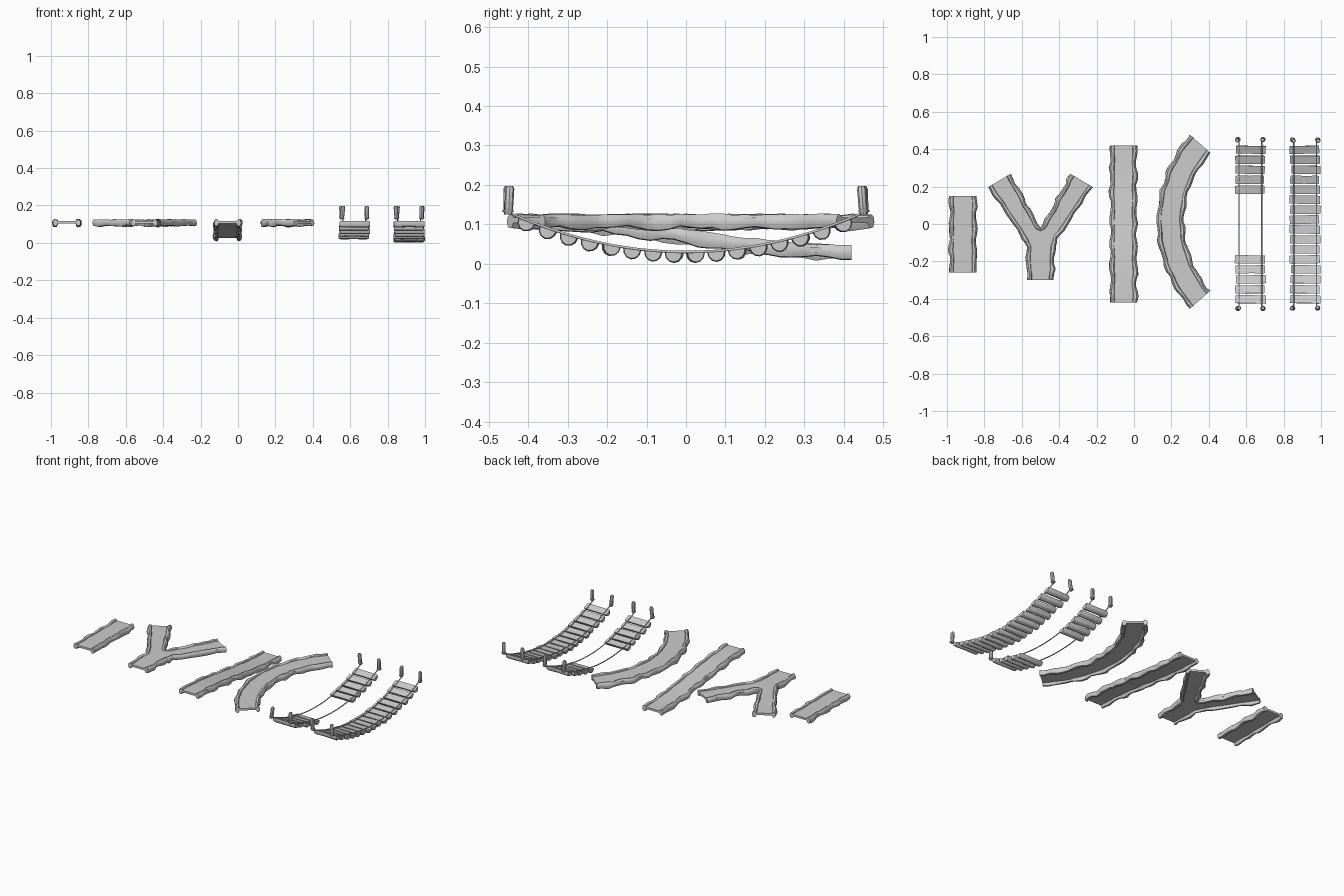
import bpy, bmesh, math, random
from mathutils import Vector, Matrix

if "Cube" in bpy.data.objects:
    bpy.data.objects.remove(bpy.data.objects["Cube"])

random.seed(7)


def finish(name, bm, smooth=None):
    bmesh.ops.recalc_face_normals(bm, faces=bm.faces)
    me = bpy.data.meshes.new(name)
    bm.to_mesh(me)
    bm.free()
    ob = bpy.data.objects.new(name, me)
    bpy.context.collection.objects.link(ob)
    if smooth:
        bpy.ops.object.select_all(action='DESELECT')
        ob.select_set(True)
        bpy.context.view_layer.objects.active = ob
        bpy.ops.object.shade_smooth_by_angle(angle=math.radians(smooth))
    return ob


def loft(bm, rings):
    """Skin closed rings of points and cap both ends."""
    vs = [[bm.verts.new(p) for p in r] for r in rings]
    n = len(vs[0])
    for a, b in zip(vs, vs[1:]):
        for i in range(n):
            j = (i + 1) % n
            bm.faces.new((a[i], a[j], b[j], b[i]))
    bm.faces.new(vs[0][::-1])
    bm.faces.new(vs[-1])


def divide(pts, n):
    """Split every segment of a polyline in n steps."""
    out = []
    for a, b in zip(pts, pts[1:]):
        out += [Vector(a).lerp(Vector(b), i / n) for i in range(n)]
    return out + [Vector(pts[-1])]


def flat(y):
    return 0.0


def slope(y):
    t = min(1, max(0, (y + 0.42) / 0.84))
    return -0.078 * t * t * (3 - 2 * t)


# rocky bank cross-section: (outward, height)
BANK = [(-.019, .006), (-.015, .013), (-.004, .016), (.004, .008),
        (.006, -.006), (.001, -.018), (-.012, -.02), (-.018, -.008)]


def bank(name, pts, side, h):
    """Irregular bank swept along one edge of a path."""
    bm = bmesh.new()
    rings = []
    last = len(pts) - 1
    ph = random.uniform(0, 6)
    run = 0.0
    for k, p in enumerate(pts):
        d = pts[min(k + 1, last)] - pts[max(k - 1, 0)]
        nrm = Vector((-d.y, d.x)).normalized() * side
        if k:
            run += (p - pts[k - 1]).length
        ease = 0.3 if k in (0, last) else 1.0
        w = ease * (.005 * math.sin(run * 48 + ph) + random.uniform(-.003, .004))
        low = ease * (.004 * math.sin(run * 35 + ph * 2) + random.uniform(-.004, .003))
        top = ease * random.uniform(-.003, .002)
        ring = []
        for o, z in BANK:
            out = o + w * (1.0 if o > -.01 else 0.35)
            q = p + nrm * out
            ring.append((q.x, q.y, 0.11 + z + h(p.y) + (low if z < 0 else top)))
        rings.append(ring)
    loft(bm, rings)
    finish(name, bm, 40)


def deck(name, left, right, h):
    """Flat slab between two edge lines."""
    bm = bmesh.new()
    rings = []
    for a, b in zip(left, right):
        rings.append([(p.x, p.y, z + h(p.y)) for p, z in
                      ((a, .117), (b, .117), (b, .104), (a, .104))])
    loft(bm, rings)
    finish(name, bm, 30)


def path(name, left, right, h=flat):
    deck(name + "_deck", left, right, h)
    bank(name + "_left_bank", left, 1, h)
    bank(name + "_right_bank", right, -1, h)


# short straight path
path("short_path", divide([(-.982, -.26), (-.982, .15)], 14),
     divide([(-.848, -.26), (-.848, .15)], 14))

# long sloping path
path("sloped_path", divide([(-.122, -.42), (-.122, .42)], 28),
     divide([(.01, -.42), (.01, .42)], 28), slope)


# curved path
def arc(r):
    return [Vector((.825 - r * math.cos(a), .012 + r * math.sin(a)))
            for a in (math.radians(-41.5 + 83 * i / 30) for i in range(31))]


path("curved_path", arc(.696), arc(.562))

# forked path: two mirrored deck halves and three banks
outer = divide([(-.565, -.3), (-.572, -.12), (-.59, -.075), (-.775, .2)], 6)
mid = divide([(-.5, -.3), (-.5, -.15), (-.5, -.025), (-.665, .265)], 6)


def mirror(pts):
    return [Vector((-1.0 - p.x, p.y)) for p in pts]


deck("fork_left_deck", outer, mid, flat)
deck("fork_right_deck", mirror(mid), mirror(outer), flat)
bank("fork_left_bank", outer, 1, flat)
bank("fork_right_bank", mirror(outer), -1, flat)
vleft = divide([(-.665, .265), (-.52, .0)], 10) + [Vector((-.511, -.013))]
bank("fork_inner_bank", vleft + [Vector((-.5, -.018))] + mirror(vleft)[::-1], 1, flat)


# hanging bridges
def sag(y):
    return 0.03 + 0.1 * (y / .45) ** 2


def plank(name, cx, y, width):
    """Half log: flat on top, round below."""
    bm = bmesh.new()
    prof = [(.023 * math.cos(a), -.026 * math.sin(a))
            for a in (math.pi * i / 6 for i in range(7))]
    rings = []
    for s, k in ((-.5, .9), (-.44, 1.0), (.0, random.uniform(.92, 1)), (.44, 1.0), (.5, .9)):
        rings.append([(s * width, u * k, v * k) for u, v in prof])
    loft(bm, rings)
    tilt = math.atan(2 * 0.1 * y / .45 ** 2)
    bm.transform(Matrix.Translation((cx, y, sag(y) - .002))
                 @ Matrix.Rotation(random.uniform(-.025, .025), 4, 'Z')
                 @ Matrix.Rotation(tilt, 4, 'X'))
    finish(name, bm, 30)


def rope(name, pts, r, cyclic=False):
    cu = bpy.data.curves.new(name, 'CURVE')
    cu.dimensions = '3D'
    cu.bevel_depth = r
    cu.bevel_resolution = 1
    cu.use_fill_caps = True
    sp = cu.splines.new('POLY')
    sp.points.add(len(pts) - 1)
    for q, p in zip(sp.points, pts):
        q.co = (*p, 1)
    sp.use_cyclic_u = cyclic
    bpy.context.collection.objects.link(bpy.data.objects.new(name, cu))


def post(name, x, y):
    """Slightly leaning round post with a chamfered top and rope ring."""
    bm = bmesh.new()
    lx, ly = random.uniform(-.008, .008), random.uniform(-.006, .006)
    rings = []
    for t, r in ((0, .009), (.15, .011), (.9, .0115), (1, .008)):
        rings.append([(x + lx * t + r * math.cos(a), y + ly * t + r * math.sin(a), .125 + .072 * t)
                      for a in (math.tau * i / 8 for i in range(8))])
    loft(bm, rings)
    finish(name, bm, 35)
    rope(name + "_knot", [(x + .011 * math.cos(a), y + .011 * math.sin(a), .134)
                          for a in (math.tau * i / 10 for i in range(10))], .0035, True)


def bridge(name, cx, rows, post_y):
    for i in rows:
        plank(f"{name}_plank_{i + 1}", cx + random.uniform(-.004, .004),
              -.402 + .0532 * i, random.uniform(.154, .163))
    for s, label in ((-1, "left"), (1, "right")):
        pts = [(cx + s * .061, y, sag(y)) for y in (-.44 + .88 * k / 28 for k in range(29))]
        ends = [(cx + s * .067, e * post_y, .134) for e in (-1, 1)]
        rope(f"{name}_{label}_rope", [ends[0]] + pts + [ends[1]], .0033)
        for e, w in ((-1, "front"), (1, "back")):
            post(f"{name}_{w}_{label}_post", cx + s * .067, e * post_y)


bridge("broken_bridge", .622, [0, 1, 2, 3, 4, 11, 12, 13, 14, 15], .452)
bridge("whole_bridge", .915, range(16), .45)
